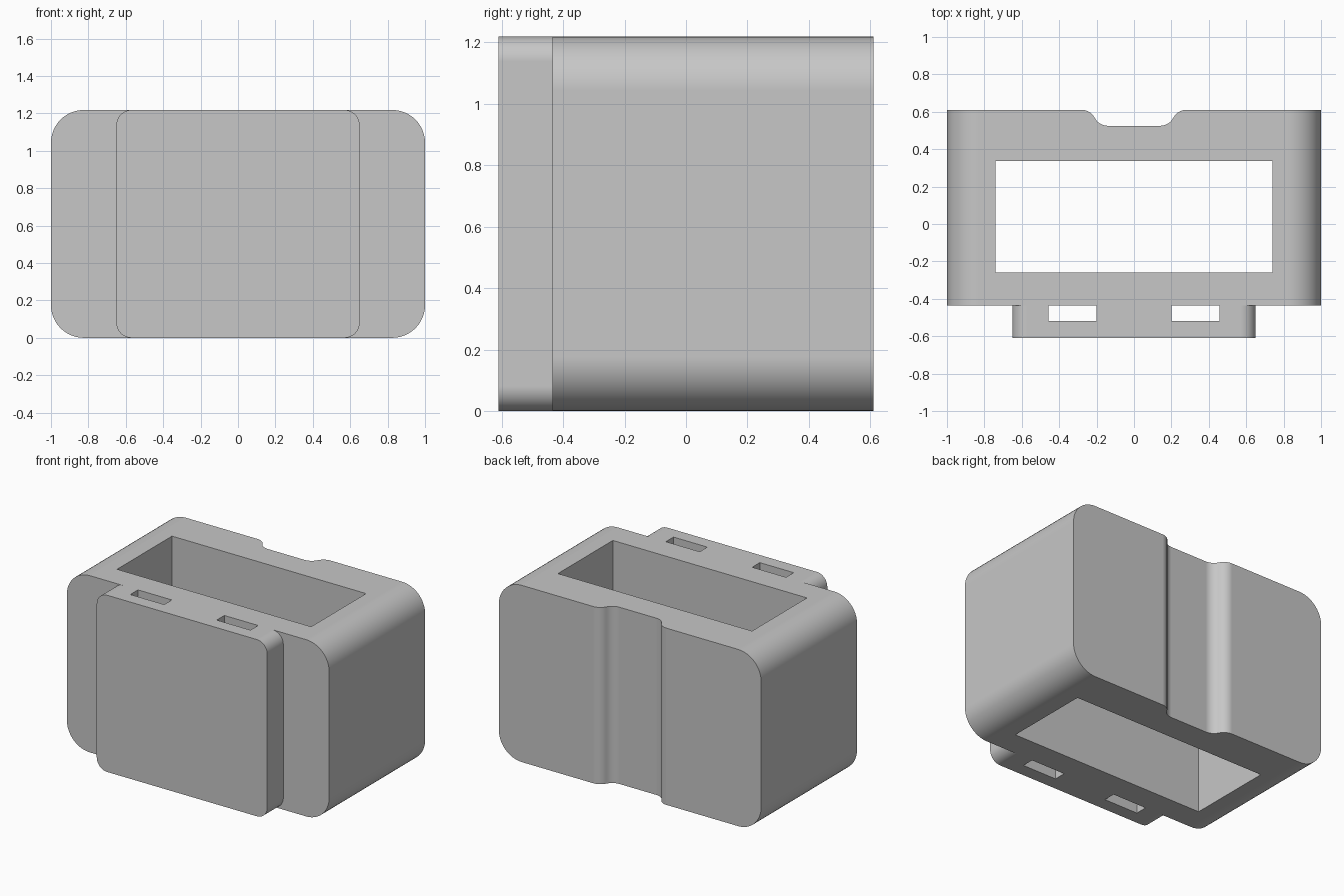
import bpy, bmesh, math
from mathutils import Vector

cube = bpy.data.objects.get("Cube")
if cube:
    bpy.data.objects.remove(cube, do_unlink=True)

HEIGHT = 1.218
BACK, BODY_FRONT, PLATE_FRONT = 0.61, -0.435, -0.61

grey = bpy.data.materials.new("plain grey")
grey.use_nodes = True
grey.diffuse_color = (0.57, 0.57, 0.57, 1)
grey.node_tree.nodes["Principled BSDF"].inputs["Base Color"].default_value = grey.diffuse_color


def prism(name, points, sweep):
    """Closed outline extruded along the sweep vector."""
    bm = bmesh.new()
    face = bm.faces.new([bm.verts.new(p) for p in points])
    ext = bmesh.ops.extrude_face_region(bm, geom=[face])
    moved = [g for g in ext["geom"] if isinstance(g, bmesh.types.BMVert)]
    bmesh.ops.translate(bm, verts=moved, vec=Vector(sweep))
    bmesh.ops.recalc_face_normals(bm, faces=bm.faces)
    mesh = bpy.data.meshes.new(name)
    bm.to_mesh(mesh)
    bm.free()
    mesh.materials.append(grey)
    obj = bpy.data.objects.new(name, mesh)
    bpy.context.collection.objects.link(obj)
    return obj


def arc(cx, cy, r, start, end, steps=12):
    """Points along an arc, angles in degrees."""
    angles = [math.radians(start + (end - start) * i / steps) for i in range(steps + 1)]
    return [(cx + r * math.cos(a), cy + r * math.sin(a)) for a in angles]


def rounded_block(name, half, r, front, back):
    """Rounded rectangle seen from the front, extruded in depth."""
    corners = ((half - r, HEIGHT - r), (r - half, HEIGHT - r), (r - half, r), (half - r, r))
    outline = [p for i, (cx, cz) in enumerate(corners)
               for p in arc(cx, cz, r, 90 * i, 90 * i + 90)]
    return prism(name, [(x, front, z) for x, z in outline], (0, back - front, 0))


def upright(name, outline):
    """Vertical cutter that passes through the full height."""
    return prism(name, [(x, y, -0.1) for x, y in outline], (0, 0, HEIGHT + 0.2))


def box_cutter(name, x0, x1, y0, y1):
    return upright(name, [(x0, y0), (x1, y0), (x1, y1), (x0, y1)])


def combine(target, tool, operation):
    mod = target.modifiers.new(operation.title(), "BOOLEAN")
    mod.operation, mod.solver, mod.object = operation, "EXACT", tool
    bpy.context.view_layer.objects.active = target
    bpy.ops.object.modifier_apply(modifier=mod.name)
    bpy.data.objects.remove(tool, do_unlink=True)


# Main block with a narrower front plate
body = rounded_block("housing", 1.0, 0.175, BODY_FRONT, BACK)
plate = rounded_block("front_plate", 0.65, 0.08, PLATE_FRONT, BODY_FRONT + 0.08)
combine(body, plate, "UNION")

# Large through opening and two strap slots
combine(body, box_cutter("opening_cutter", -0.74, 0.74, -0.26, 0.338), "DIFFERENCE")
for side in (-1, 1):
    x0, x1 = sorted((side * 0.2, side * 0.458))
    combine(body, box_cutter("slot_cutter", x0, x1, -0.518, BODY_FRONT), "DIFFERENCE")

# Rear channel with S-shaped flanks
depth, run = 0.085, 0.14
turn = 2 * math.atan(depth / run)
r = run / (2 * math.sin(turn))
deg = math.degrees(turn)
flank = arc(0.28, BACK - r, r, 90, 90 + deg, 10)
flank += arc(0.14, BACK - depth + r, r, deg - 90, -90, 10)[1:]
channel = [(0.28, BACK + 0.1)] + flank
channel += [(-x, y) for x, y in reversed(channel)]
combine(body, upright("channel_cutter", channel), "DIFFERENCE")

# Smooth rounded areas, crisp edges
bpy.ops.object.select_all(action="DESELECT")
body.select_set(True)
bpy.context.view_layer.objects.active = body
bpy.ops.object.shade_smooth_by_angle(angle=math.radians(30))
normals = body.modifiers.new("Flat face normals", "WEIGHTED_NORMAL")
normals.keep_sharp = True
